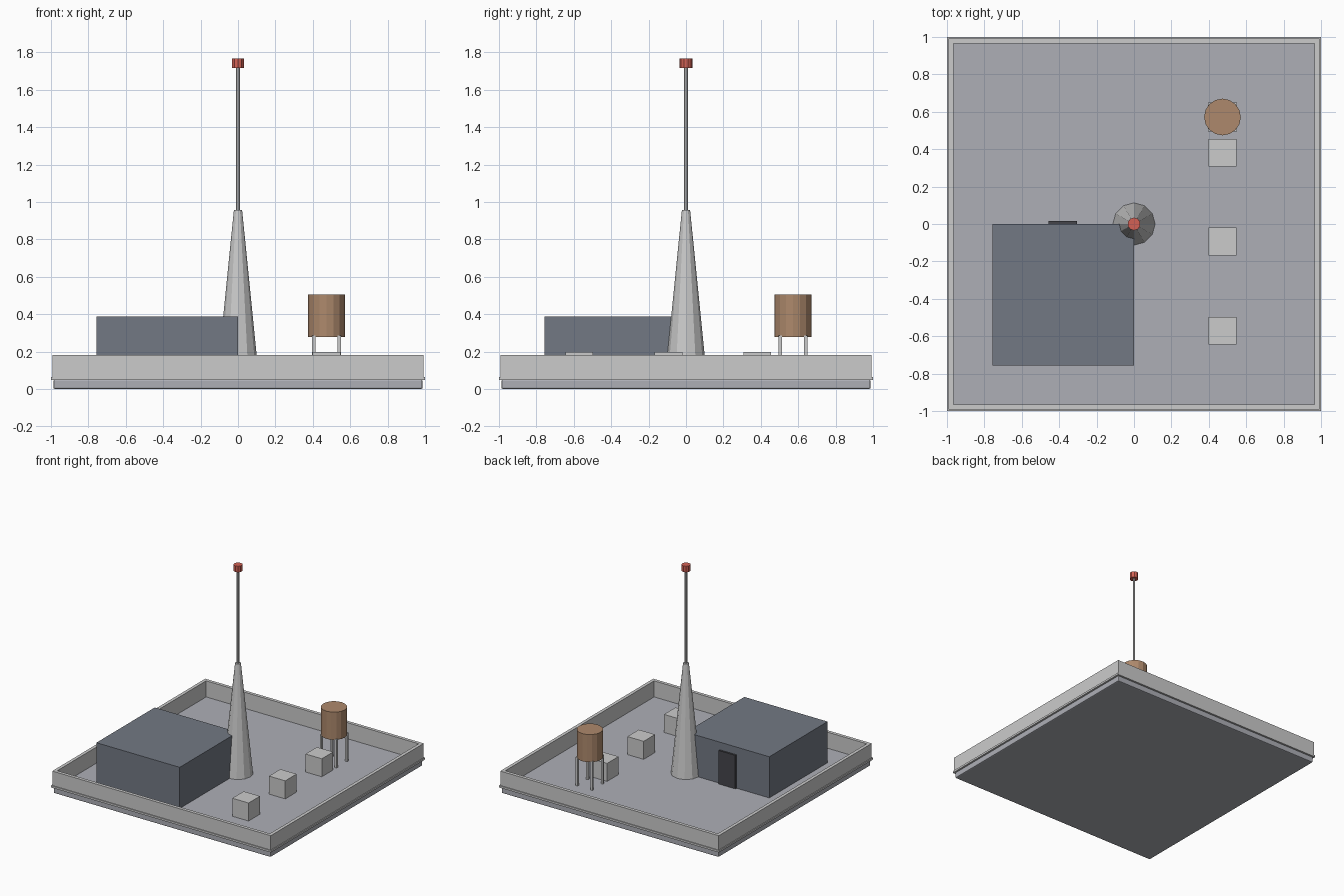
import bpy, bmesh
from mathutils import Matrix, Vector

if "Cube" in bpy.data.objects:
    bpy.data.objects.remove(bpy.data.objects["Cube"])


def material(name, rgb):
    m = bpy.data.materials.new(name)
    m.diffuse_color = (*rgb, 1)
    m.use_nodes = True
    m.node_tree.nodes["Principled BSDF"].inputs["Base Color"].default_value = m.diffuse_color
    return m


CONCRETE = material("pale_concrete", (0.42, 0.43, 0.47))
SLATE = material("slate", (0.17, 0.19, 0.23))
DARK = material("dark_metal", (0.06, 0.06, 0.07))
RED = material("red", (0.65, 0.12, 0.09))
WOOD = material("wood", (0.42, 0.25, 0.15))


def finish(name, bm, mat):
    me = bpy.data.meshes.new(name)
    bm.to_mesh(me)
    bm.free()
    ob = bpy.data.objects.new(name, me)
    bpy.context.collection.objects.link(ob)
    if mat:
        me.materials.append(mat)
    return ob


def box(name, lo, hi, mat=None, bevel=0):
    lo, hi = Vector(lo), Vector(hi)
    bm = bmesh.new()
    bmesh.ops.create_cube(bm, size=1, matrix=Matrix.Translation((lo + hi) / 2)
                          @ Matrix.Diagonal((*(hi - lo), 1)))
    if bevel:
        bmesh.ops.bevel(bm, geom=bm.edges[:], offset=bevel, segments=2,
                        affect='EDGES', profile=0.5)
    return finish(name, bm, mat)


def cone(name, x, y, z0, z1, r0, r1, sides, mat=None):
    bm = bmesh.new()
    bmesh.ops.create_cone(bm, cap_ends=True, segments=sides, radius1=r0, radius2=r1,
                          depth=z1 - z0, matrix=Matrix.Translation((x, y, (z0 + z1) / 2)))
    return finish(name, bm, mat)


def square_ring(name, outer, inner, z0, z1, mat=None):
    """Square frame with mitred corners."""
    bm = bmesh.new()
    corners = [(-1, -1), (1, -1), (1, 1), (-1, 1)]
    section = [(outer, z0), (outer, z1), (inner, z1), (inner, z0)]
    rows = [[bm.verts.new((cx * r, cy * r, z)) for r, z in section] for cx, cy in corners]
    for i in range(4):
        a, b = rows[i], rows[(i + 1) % 4]
        for j in range(4):
            k = (j + 1) % 4
            bm.faces.new((a[j], b[j], b[k], a[k]))
    bmesh.ops.recalc_face_normals(bm, faces=bm.faces[:])
    return finish(name, bm, mat)


FLOOR = 0.05

# Roof slab, parapet and the ledge around its foot
box("roof_slab", (-0.987, -0.987, 0), (0.987, 0.987, FLOOR), CONCRETE, bevel=0.008)
square_ring("parapet", 0.993, 0.966, FLOOR, 0.182)
square_ring("parapet_ledge", 1.0, 0.98, 0.048, 0.064)

# Stair house with its door on the back
box("stair_house", (-0.757, -0.757, FLOOR), (0, 0, 0.388), SLATE)
box("door", (-0.458, -0.005, FLOOR), (-0.306, 0.015, 0.325), DARK)

# Antenna tower, mast and beacon
cone("antenna_tower", 0, 0, FLOOR, 0.957, 0.113, 0.022, 12)
cone("antenna_mast", 0, 0, 0.95, 1.72, 0.0095, 0.0095, 8)
cone("beacon", 0, 0, 1.716, 1.766, 0.034, 0.034, 10, RED)

# Ventilation boxes in a row
for i, y in enumerate((-0.57, -0.094, 0.381)):
    box(f"vent_box_{i + 1}", (0.399, y - 0.074, FLOOR), (0.547, y + 0.074, 0.198))

# Water tank on four legs
TX, TY = 0.473, 0.572
cone("water_tank", TX, TY, 0.278, 0.505, 0.098, 0.098, 16, WOOD)
for i, (sx, sy) in enumerate([(-1, -1), (1, -1), (1, 1), (-1, 1)]):
    x, y = TX + sx * 0.068, TY + sy * 0.068
    box(f"tank_leg_{i + 1}", (x - 0.0085, y - 0.0085, FLOOR), (x + 0.0085, y + 0.0085, 0.285))
